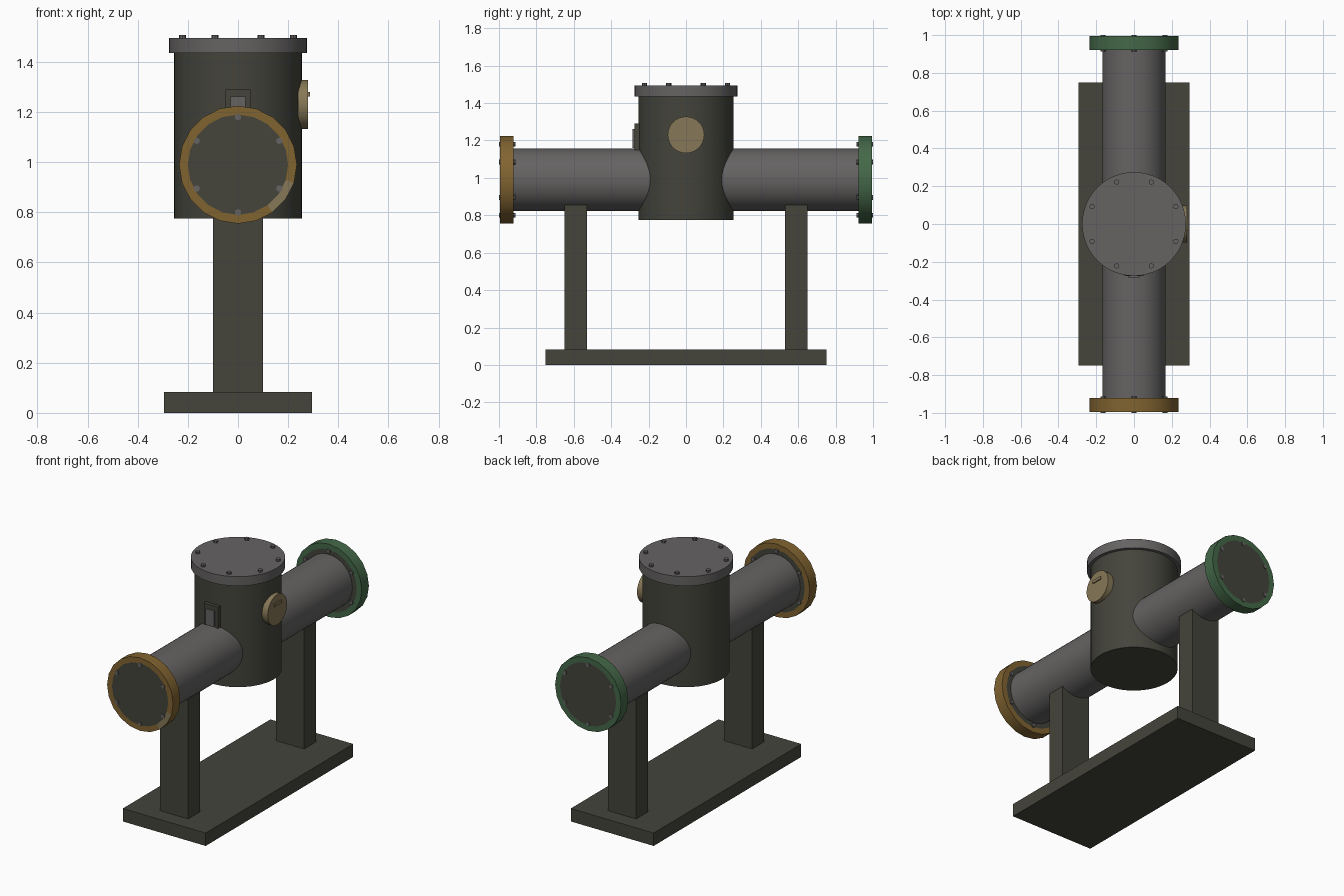
import bpy, bmesh, math
from mathutils import Vector, Matrix

cube = bpy.data.objects.get("Cube")
if cube:
    bpy.data.objects.remove(cube, do_unlink=True)


def material(name, r, g, b):
    m = bpy.data.materials.new(name)
    m.use_nodes = True
    m.diffuse_color = (r, g, b, 1)
    m.node_tree.nodes["Principled BSDF"].inputs["Base Color"].default_value = (r, g, b, 1)
    return m


DARK = material("dark olive steel", 0.058, 0.058, 0.045)
GREY = material("grey steel", 0.13, 0.125, 0.123)
GOLD = material("ochre paint", 0.22, 0.127, 0.03)
GREEN = material("green paint", 0.058, 0.138, 0.065)
TAN = material("tan paint", 0.24, 0.187, 0.095)

X, Y, Z = Vector((1, 0, 0)), Vector((0, 1, 0)), Vector((0, 0, 1))
PIPE_Z = 0.99


def finish(name, bm, mats, smooth=False):
    bmesh.ops.recalc_face_normals(bm, faces=bm.faces)
    mesh = bpy.data.meshes.new(name)
    bm.to_mesh(mesh)
    bm.free()
    for m in mats:
        mesh.materials.append(m)
    ob = bpy.data.objects.new(name, mesh)
    bpy.context.collection.objects.link(ob)
    if smooth:
        bpy.ops.object.select_all(action="DESELECT")
        ob.select_set(True)
        bpy.context.view_layer.objects.active = ob
        bpy.ops.object.shade_smooth_by_angle(angle=math.radians(35))
    return ob


def box(name, x, y, z, mat):
    """Box from (min, max) ranges."""
    bm = bmesh.new()
    bmesh.ops.create_cube(bm, size=1)
    for v in bm.verts:
        v.co = [(a + b) / 2 + c * (b - a) for (a, b), c in zip((x, y, z), v.co)]
    return finish(name, bm, [mat])


def turned(name, profile, mats, origin, axis=Z, sides=48, rule=None):
    """Revolve (radius, height) points round an axis and cap both ends."""
    bm = bmesh.new()
    place = Matrix.Translation(origin) @ axis.to_track_quat("Z", "Y").to_matrix().to_4x4()
    rings = []
    for r, h in profile:
        angles = [math.tau * i / sides for i in range(sides)]
        rings.append([bm.verts.new(place @ Vector((r * math.cos(a), r * math.sin(a), h)))
                      for a in angles])
    for low, high in zip(rings, rings[1:]):
        for i in range(sides):
            j = (i + 1) % sides
            bm.faces.new((low[i], low[j], high[j], high[i]))
    for ring in (rings[0], rings[-1]):
        bm.faces.new(ring)
    if rule:
        for f in bm.faces:
            f.material_index = rule(f)
    return finish(name, bm, mats, True)


def cylinder(name, r, h0, h1, mat, origin=(0, 0, 0), axis=Z, sides=48):
    return turned(name, [(r, h0), (r, h1)], [mat], origin, axis, sides)


# Stand
box("base_plate", (-0.295, 0.295), (-0.75, 0.75), (0, 0.083), DARK)
for side, y in (("front", -0.59), ("back", 0.59)):
    box(side + "_post", (-0.1, 0.1), (y - 0.06, y + 0.06), (0.08, 0.87), DARK)

# Vessel with bolted lid
cylinder("vessel", 0.255, 0.775, 1.437, DARK)
cylinder("lid", 0.275, 1.435, 1.495, GREY)
for i in range(8):
    a = math.tau * (i + 0.5) / 8
    cylinder(f"lid_bolt_{i + 1}", 0.014, 1.48, 1.508, GREY,
             (0.24 * math.cos(a), 0.24 * math.sin(a), 0), sides=8)

# Cross pipe
cylinder("cross_pipe", 0.168, -0.93, 0.93, GREY, (0, 0, PIPE_Z), Y)


# End flanges: painted rim around a dark plate, worn patch on the front rim
def flange_rule(face):
    if len(face.verts) > 4:
        return 0
    c = face.calc_center_median()
    angle = math.degrees(math.atan2(c.z - PIPE_Z, c.x))
    worn = c.y < -0.99 and -46 < angle < -10
    return 2 if worn else 1


for side, axis, paint in (("front", -Y, GOLD), ("back", Y, GREEN)):
    turned(side + "_flange", [(0.2, 0.922), (0.235, 0.922), (0.235, 0.995), (0.2, 0.995)],
           [DARK, paint, TAN], (0, 0, PIPE_Z), axis, 20, flange_rule)
    for i in range(6):
        a = math.tau * (i / 6 + 0.25)
        cylinder(f"{side}_flange_bolt_{i + 1}", 0.013, 0.912, 1.0, GREY,
                 (0.19 * math.cos(a), 0, PIPE_Z + 0.19 * math.sin(a)), axis, 8)

# Round side cover with a grip
cylinder("side_cover", 0.098, 0.24, 0.28, TAN, (0, 0, 1.23), X, 32)
box("side_cover_grip", (0.275, 0.287), (-0.035, 0.035), (1.262, 1.28), TAN)

# Front control box
box("control_box", (-0.05, 0.05), (-0.276, -0.23), (1.15, 1.29), DARK)
box("control_panel", (-0.03, 0.03), (-0.285, -0.27), (1.16, 1.262), GREY)
